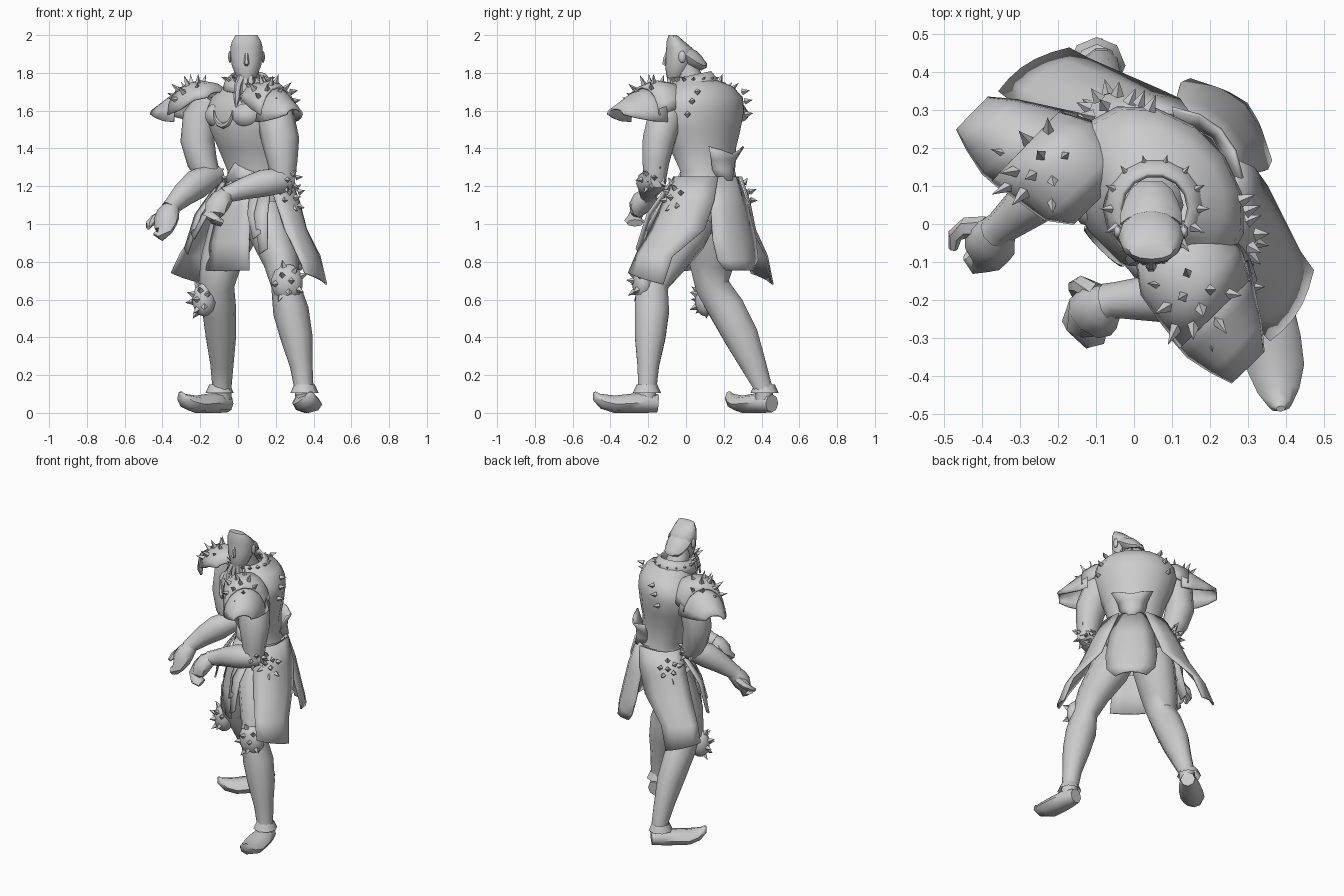
import bpy, bmesh, math
from mathutils import Vector as V, Matrix

mat = bpy.data.materials.new("plain grey")
mat.diffuse_color = (0.6, 0.6, 0.6, 1)
S = math.sqrt(0.5)
TAU = 2 * math.pi


def L(u, v, z, o=(0.10, 0.12)):
    """Body frame: u towards the left arm, v forwards; the body is turned 45 degrees."""
    return V((o[0] + S * (u - v), o[1] - S * (u + v), z))


def finish(name, bm, angle=50, thick=0):
    bmesh.ops.recalc_face_normals(bm, faces=bm.faces)
    me = bpy.data.meshes.new(name)
    bm.to_mesh(me)
    bm.free()
    me.materials.append(mat)
    ob = bpy.data.objects.new(name, me)
    bpy.context.collection.objects.link(ob)
    if thick:
        m = ob.modifiers.new("thickness", 'SOLIDIFY')
        m.thickness, m.offset = thick, 0
    bpy.ops.object.select_all(action='DESELECT')
    ob.select_set(True)
    bpy.context.view_layer.objects.active = ob
    bpy.ops.object.shade_smooth_by_angle(angle=math.radians(angle))
    return ob


def skin(name, rows, closed=True, caps=True, thick=0, angle=50):
    bm = bmesh.new()
    vs = [[bm.verts.new(p) for p in r] for r in rows]
    n = len(rows[0])
    for a, b in zip(vs, vs[1:]):
        for i in range(n if closed else n - 1):
            j = (i + 1) % n
            bm.faces.new((a[i], a[j], b[j], b[i]))
    if closed and caps:
        bm.faces.new(vs[0])
        bm.faces.new(vs[-1])
    return finish(name, bm, angle, thick)


def tube(name, path, ref=(0, 1, 0), n=10):
    """Limb along points (x, y, z, side radius, other radius)."""
    pts = [V(p[:3]) for p in path]
    rows = []
    for i, p in enumerate(path):
        t = (pts[min(i + 1, len(pts) - 1)] - pts[max(i - 1, 0)]).normalized()
        a = t.cross(V(ref)).normalized()
        b = a.cross(t)
        rows.append([pts[i] + a * p[3] * math.cos(TAU * k / n) + b * p[-1] * math.sin(TAU * k / n)
                     for k in range(n)])
    return skin(name, rows)


def rings(name, data, n=12, turned=False, caps=True):
    """Stacked horizontal ellipses (z, cx, cy, rx, ry)."""
    rows = []
    for z, cx, cy, rx, ry in data:
        row = []
        for k in range(n):
            c, s = rx * math.cos(TAU * k / n), ry * math.sin(TAU * k / n)
            row.append(L(c, s, z, (cx, cy)) if turned else V((cx + c, cy + s, z)))
        rows.append(row)
    return skin(name, rows, caps=caps)


def spikes(name, items, r=0.016, h=0.05):
    """Four-sided spikes from (base point, direction)."""
    bm = bmesh.new()
    for p, d in items:
        d = V(d).normalized()
        m = Matrix.Translation(V(p) + d * h * 0.4) @ d.to_track_quat('Z', 'Y').to_matrix().to_4x4()
        bmesh.ops.create_cone(bm, cap_ends=True, segments=4, radius1=r, radius2=0, depth=h, matrix=m)
    finish(name, bm, 20)


def cluster(c, axis, rad, count, spread):
    """Spiral of spike seats over a dome facing the axis."""
    q = V(axis).normalized().to_track_quat('Z', 'Y')
    out = []
    for i in range(count):
        t, a = spread * math.sqrt((i + 0.3) / count), i * 2.4
        d = q @ V((math.sin(t) * math.cos(a), math.sin(t) * math.sin(a), math.cos(t)))
        out.append((V(c) + V((d.x * rad[0], d.y * rad[1], d.z * rad[2])), d))
    return out


def ball(name, c, rad, seg=10):
    bm = bmesh.new()
    bmesh.ops.create_uvsphere(bm, u_segments=seg, v_segments=7, radius=1,
                              matrix=Matrix.Translation(c) @ Matrix.Diagonal((*rad, 1)))
    finish(name, bm)


# Torso and pelvis
rings("torso", [(1.22, .10, .12, .17, .14), (1.28, .09, .115, .165, .13), (1.40, .07, .09, .195, .16),
                (1.50, .06, .08, .235, .19), (1.60, .06, .08, .262, .20), (1.67, .07, .09, .245, .18),
                (1.73, .08, .09, .18, .135), (1.77, .06, .05, .09, .09)], 14, True, False)
rings("pelvis", [(.95, .08, .10, .10, .09), (1.03, .09, .11, .165, .14), (1.15, .10, .12, .18, .155),
                 (1.25, .10, .12, .175, .15)], 14, True, False)
for s in (-1, 1):
    ball("chest_muscle", L(s * .10, .125, 1.575, (.07, .09)), (.09, .09, .075))

# Legs
tube("left_leg", [(.15, .03, 1.05, .11, .14), (.18, -.03, .95, .12, .15), (.23, -.12, .80, .095, .12),
                  (.25, -.18, .68, .075, .09), (.28, -.18, .54, .095, .095), (.31, -.19, .40, .085, .085),
                  (.335, -.20, .25, .06, .06), (.35, -.205, .12, .05, .05), (.355, -.21, .07, .05, .05)])
tube("right_leg", [(.0, .16, 1.05, .12, .14), (-.03, .16, .95, .13, .14), (-.09, .135, .80, .11, .125),
                   (-.115, .14, .67, .095, .095), (-.10, .215, .55, .09, .10), (-.09, .295, .40, .08, .095),
                   (-.085, .355, .26, .062, .072), (-.085, .41, .13, .05, .05), (-.085, .415, .07, .05, .05)])
# Curled shoes and ankle cuffs
for side, heel, toe in (("left", (.345, -.15), (.385, -.485)), ("right", (-.055, .455), (-.305, .225))):
    h, t = V(heel), V(toe)
    path = []
    for f, z, w, k in ((0, .05, .045, .048), (.2, .055, .065, .055), (.45, .05, .075, .05), (.68, .046, .075, .046),
                       (.86, .06, .055, .04), (.97, .085, .032, .024), (1, .11, .012, .008)):
        p = h.lerp(t, f)
        path.append((p.x, p.y, z, w, k))
    tube(side + "_shoe", path, (0, 0, 1), 8)
    a = h.lerp(t, .17)
    rings(side + "_ankle_cuff", [(.105, a.x, a.y, .075, .075), (.15, a.x, a.y, .055, .055)], 8, caps=False)

# Spiked knee guards
for side, c, axis, rad in (("left", (.26, -.225, .69), (.05, -1, .1), (.088, .06, .10)),
                           ("right", (-.18, .105, .60), (-.75, -.65, 0), (.065, .06, .09))):
    ball(side + "_knee_guard", c, rad)
    spikes(side + "_knee_spikes", cluster(c, axis, rad, 9, 1.25), .018, .04)

# Side skirt panels, strips and hip spikes
for side, s, dv in (("left", 1, 0), ("right", -1, .04)):
    rows = []
    for z, u, vf, vb, dz, bow, lag in ((1.25, .17, .09, -.15, 0, .05, .09), (1.12, .24, .10, -.17, 0, .05, .11),
                                       (.97, .32, .11, -.16, 0, .045, .13), (.84, .42, .12, -.10, -.01, .025, .05),
                                       (.74, .48, .12, -.09, -.06, .01, .05)):
        row = []
        for i in range(6):
            t = i / 5
            bulge = bow * math.sin(math.pi * t) - lag * t * t
            row.append(L(s * (u + bulge), vf + (vb - vf) * t + dv * (1.25 - z) / .5, z + dz * t))
        rows.append(row)
    skin(side + "_skirt_panel", rows, False, thick=.01)
    for k, (u, l) in enumerate(((.10, .92), (.15, .84))):
        skin(side + "_front_strip", [[L(s * u, .14 - k * .03, 1.22), L(s * (u + .05), .12 - k * .03, 1.22)],
                                     [L(s * (u + .05), .22, 1.05), L(s * (u + .12), .19, 1.05)],
                                     [L(s * (u + .12), .25, l), L(s * (u + .16), .23, l + .03)]], False, thick=.01)
    spikes(side + "_hip_spikes", cluster(L(s * .215, 0, 1.13), L(s, .15, .1, (0, 0)), (.075, .075, .11), 10, 1.1), .018, .04)


# Front and back hanging cloths
def cloth(name, data, bow, du=0):
    skin(name, [[L(du + w * (k / 2 - 1), v - bow * abs(k / 2 - 1) ** 2, z - tip * (1 - abs(k / 2 - 1)))
                 for k in range(5)] for z, v, w, tip in data], False, thick=.01)


cloth("front_cloth", [(1.24, .16, .09, 0), (1.08, .20, .12, 0), (.90, .235, .145, 0), (.755, .25, .16, .005)], .02, .012)
cloth("back_cloth", [(1.25, -.15, .11, 0), (1.08, -.205, .14, 0), (.92, -.24, .16, 0), (.81, -.265, .15, 0),
                     (.755, -.275, .10, 0)], -.05)
cloth("belly_plate", [(1.22, .165, .13, 0), (1.27, .158, .10, -.03), (1.30, .155, .04, -.03)], .05)
cloth("back_plate", [(1.23, -.165, .04, 0), (1.29, -.155, .08, 0), (1.34, -.16, .09, 0), (1.41, -.18, .13, .04)], -.05)

# Arms
tube("left_upper_arm", [(.15, -.06, 1.66, .08, .08), (.20, -.11, 1.56, .10, .095), (.225, -.145, 1.44, .10, .09),
                        (.235, -.16, 1.33, .08, .075), (.24, -.165, 1.22, .06, .06)])
tube("right_upper_arm", [(-.14, .18, 1.66, .08, .08), (-.20, .19, 1.56, .095, .09), (-.215, .185, 1.44, .09, .09),
                         (-.19, .17, 1.33, .08, .08), (-.15, .16, 1.24, .06, .06)])
tube("left_forearm", [(.29, -.15, 1.235, .04, .045), (.23, -.17, 1.23, .07, .07), (.13, -.19, 1.215, .075, .075),
                      (.04, -.195, 1.19, .06, .062), (-.05, -.20, 1.16, .047, .047), (-.07, -.205, 1.15, .05, .05)], (0, 0, 1))
tube("right_forearm", [(-.10, .19, 1.265, .04, .045), (-.16, .14, 1.245, .065, .07), (-.22, .09, 1.21, .07, .08),
                       (-.29, .04, 1.155, .06, .065), (-.35, -.01, 1.095, .045, .047), (-.36, -.02, 1.08, .048, .05)], (0, 0, 1))
spikes("left_elbow_spikes", cluster((.24, -.17, 1.24), (.9, -.2, .1), (.07, .07, .06), 8, 1.4), .016, .04)
spikes("right_elbow_spikes", cluster((-.15, .15, 1.25), (.4, .7, .1), (.07, .07, .06), 8, 1.4), .016, .04)

# Half-closed hands
tube("left_palm", [(-.06, -.20, 1.155, .045, .045), (-.09, -.22, 1.13, .07, .055), (-.115, -.245, 1.09, .072, .05),
                   (-.13, -.265, 1.05, .06, .036), (-.12, -.275, 1.02, .052, .028), (-.085, -.27, 1.005, .045, .02)], (0, 0, 1), 8)
tube("left_thumb", [(-.10, -.18, 1.13, .028), (-.14, -.16, 1.10, .025), (-.155, -.165, 1.06, .02),
                    (-.15, -.19, 1.03, .012)], (1, 0, 0), 6)
tube("right_palm", [(-.35, -.01, 1.09, .045, .045), (-.37, -.04, 1.05, .068, .055), (-.385, -.06, 1.01, .068, .055),
                    (-.395, -.08, .965, .058, .038), (-.41, -.085, .935, .048, .028), (-.43, -.07, .95, .03, .015)], (0, 0, 1), 8)
tube("right_thumb", [(-.39, -.01, 1.05, .03), (-.44, -.01, 1.025, .028), (-.47, -.03, 1.0, .02),
                     (-.475, -.065, .98, .012)], (0, 0, 1), 6)

# Layered shoulder guards: reach, middle, half width, crown height, drop
M = (-.02, .0)
for side, s, dc in (("left", 1, -.025), ("right", -1, .015)):
    for name, data in (
            ("upper", ((.10, .0, .08, 1.70, .03), (.16, .0, .125, 1.745, .09), (.25, .0, .14, 1.755, .15),
                       (.33, .025, .125, 1.725, .15))),
            ("lower", ((.29, .01, .14, 1.73, .19), (.36, .035, .12, 1.695, .15),
                       (.43, .05, .09, 1.65, .09), (.49, .065, .055, 1.61, .03)))):
        rows = []
        for u, c, w, z, d in data:
            rows.append([L(s * u, c + dc + w * math.sin(a), z - d * (1 - math.cos(a)), M)
                         for a in (math.pi / 2 * (k / 4 - 1) for k in range(9))])
        skin(f"{side}_{name}_shoulder_guard", rows, False, thick=.012)
    spikes(side + "_shoulder_spikes", cluster(L(s * .25, .02 + dc, 1.63, M), L(s * .25, .3, .9, (0, 0)),
                                              (.12, .12, .12), 11, 1.0), .018, .06)

# Back spikes along the shoulder blades
spikes("back_spikes", [(L(s * u, v, z, (.07, .09)), L(s * .4, -1, .2, (0, 0)))
                       for s in (-1, 1) for u, v, z in ((.17, -.13, 1.70), (.20, -.12, 1.65), (.22, -.105, 1.58))], .018, .045)

# Neck, head and spiked collar
rings("neck", [(1.72, .05, .05, .08, .08), (1.80, .045, .01, .065, .07), (1.86, .045, -.01, .06, .06)], caps=False)
rings("head", [(1.755, .045, -.065, .03, .03), (1.79, .045, -.05, .058, .055), (1.84, .045, -.04, .078, .07),
               (1.89, .045, -.033, .085, .075), (1.93, .045, -.035, .086, .07), (1.965, .045, -.055, .078, .048),
               (2.0, .045, -.07, .058, .022)])
tube("nose", [(.045, -.10, 1.91, .008), (.045, -.11, 1.875, .012), (.045, -.112, 1.85, .015), (.045, -.10, 1.84, .01)], (0, 1, 0), 6)
# Swept-back hair
tube("hair_tail", [(.045, -.0, 1.895, .082, .045), (.045, .03, 1.875, .08, .048), (.045, .06, 1.855, .07, .042),
                   (.045, .09, 1.84, .055, .028), (.045, .112, 1.84, .03, .01)], (0, 0, 1), 8)
for x in (-.042, .132):
    ball("ear", (x, -.02, 1.885), (.012, .02, .032), 6)
for dx, low in ((-.035, 1.62), (0, 1.58), (.035, 1.66)):
    tube("beard_braid", [(.045 + dx * .5, -.075, 1.80, .022), (.035 + dx, -.085, 1.73, .022),
                         (.03 + dx, -.095, 1.67, .018), (.025 + dx, -.10, low, .004)], (0, 1, 0), 6)
skin("collar", [[V((.055 + r * math.cos(TAU * k / 14), .04 + r * math.sin(TAU * k / 14),
                    z + .02 * math.sin(TAU * k / 14))) for k in range(14)]
                for r, z in ((.13, 1.71), (.12, 1.75), (.09, 1.785))], caps=False, thick=.015)
spikes("collar_spikes", [(V((.055 + .105 * math.cos(a), .04 + .105 * math.sin(a), 1.76)),
                          (math.cos(a), math.sin(a), .5)) for a in (TAU * k / 14 for k in range(14))], .016, .05)
# Crescent pendant on the chest
tube("pendant", [L(.07 * math.cos(a), .21, 1.60 + .08 * math.sin(a), (.07, .09)).to_tuple() + (r,)
                 for a, r in ((math.pi * (1 + k / 6), .004 + .012 * math.sin(math.pi * k / 6)) for k in range(7))], (S, S, 0), 6)
